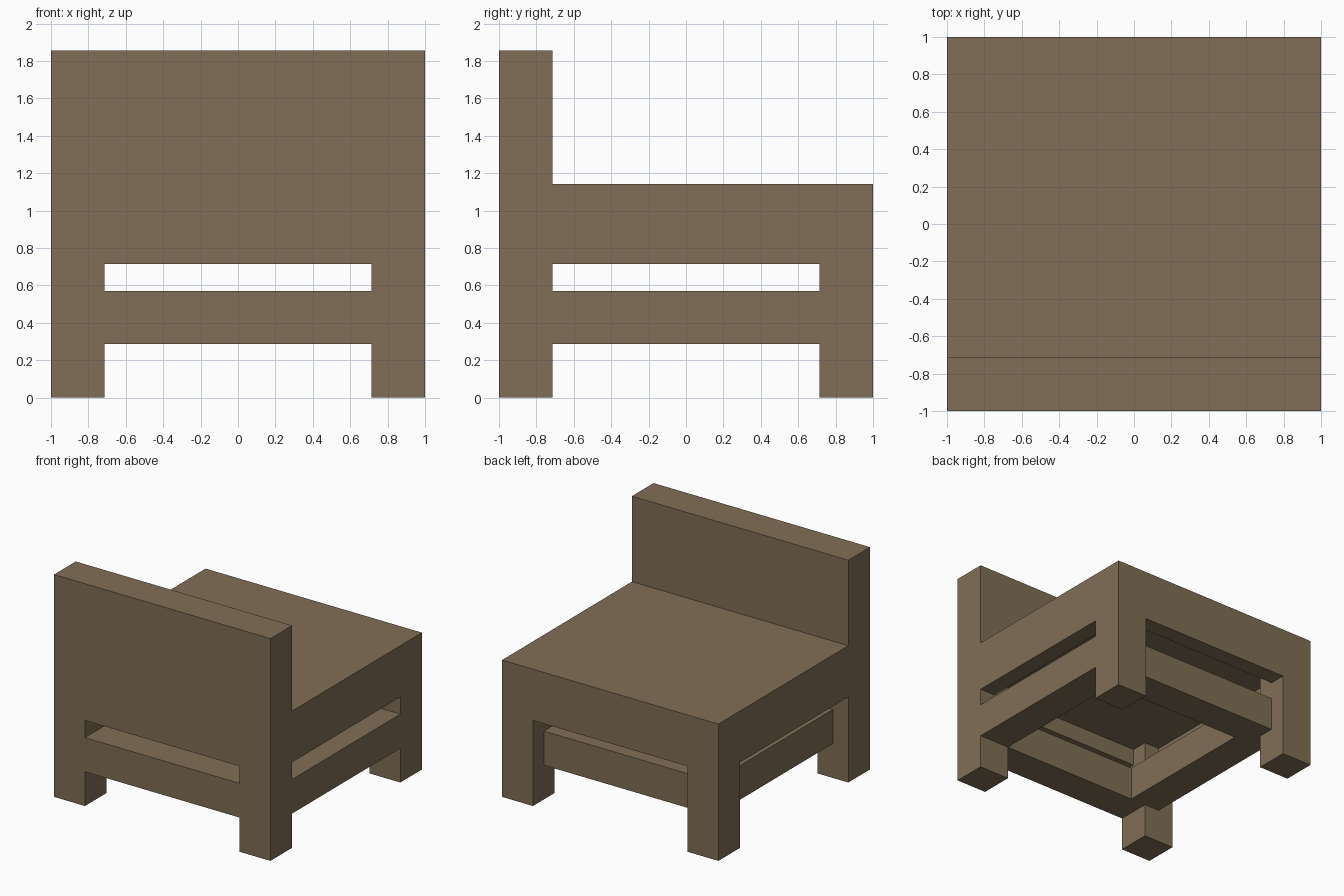
import bpy
import bmesh

cube = bpy.data.objects.get("Cube")
if cube:
    bpy.data.objects.remove(cube, do_unlink=True)

U = 1 / 7          # design module: the chair is 14 modules wide
OUT, LEG = 7, 5    # outer edge and inner leg face, in modules

wood = bpy.data.materials.new("brown_wood")
wood.use_nodes = True
colour = (0.216, 0.156, 0.092, 1)
wood.diffuse_color = colour
wood.node_tree.nodes["Principled BSDF"].inputs["Base Color"].default_value = colour


def box(name, xs, ys, zs):
    """Box between pairs of limits given in modules."""
    bm = bmesh.new()
    bmesh.ops.create_cube(bm, size=1)
    for v in bm.verts:
        v.co = [U * (lim[0] if c < 0 else lim[1]) for c, lim in zip(v.co, (xs, ys, zs))]
    mesh = bpy.data.meshes.new(name)
    bm.to_mesh(mesh)
    bm.free()
    mesh.materials.append(wood)
    obj = bpy.data.objects.new(name, mesh)
    bpy.context.collection.objects.link(obj)
    return obj


# Seat slab and upright backrest
box("seat", (-OUT, OUT), (-OUT, OUT), (6, 8))
box("backrest", (-OUT, OUT), (-OUT, -LEG), (8, 13))

# Four square legs
for side, sx in (("left", 1), ("right", -1)):
    for end, sy in (("front", -1), ("rear", 1)):
        box(f"{end}_{side}_leg", sorted((sx * LEG, sx * OUT)),
            sorted((sy * LEG, sy * OUT)), (0, 6))

# Thin lip under the seat edge, between the legs
span = (-LEG, LEG)
for s, side, end in ((1, "left", "rear"), (-1, "right", "front")):
    edge = sorted((s * 6, s * OUT))
    box(f"{side}_seat_lip", edge, span, (5, 6))
    box(f"{end}_seat_lip", span, edge, (5, 6))

# Lower rails: front and left are flush with the legs, the others set back
height = (2, 4)
box("front_rail", span, (-OUT, -LEG), height)
box("left_rail", (LEG, OUT), span, height)
box("rear_rail", span, (4, 6), height)
box("right_rail", (-6, -4), span, height)
